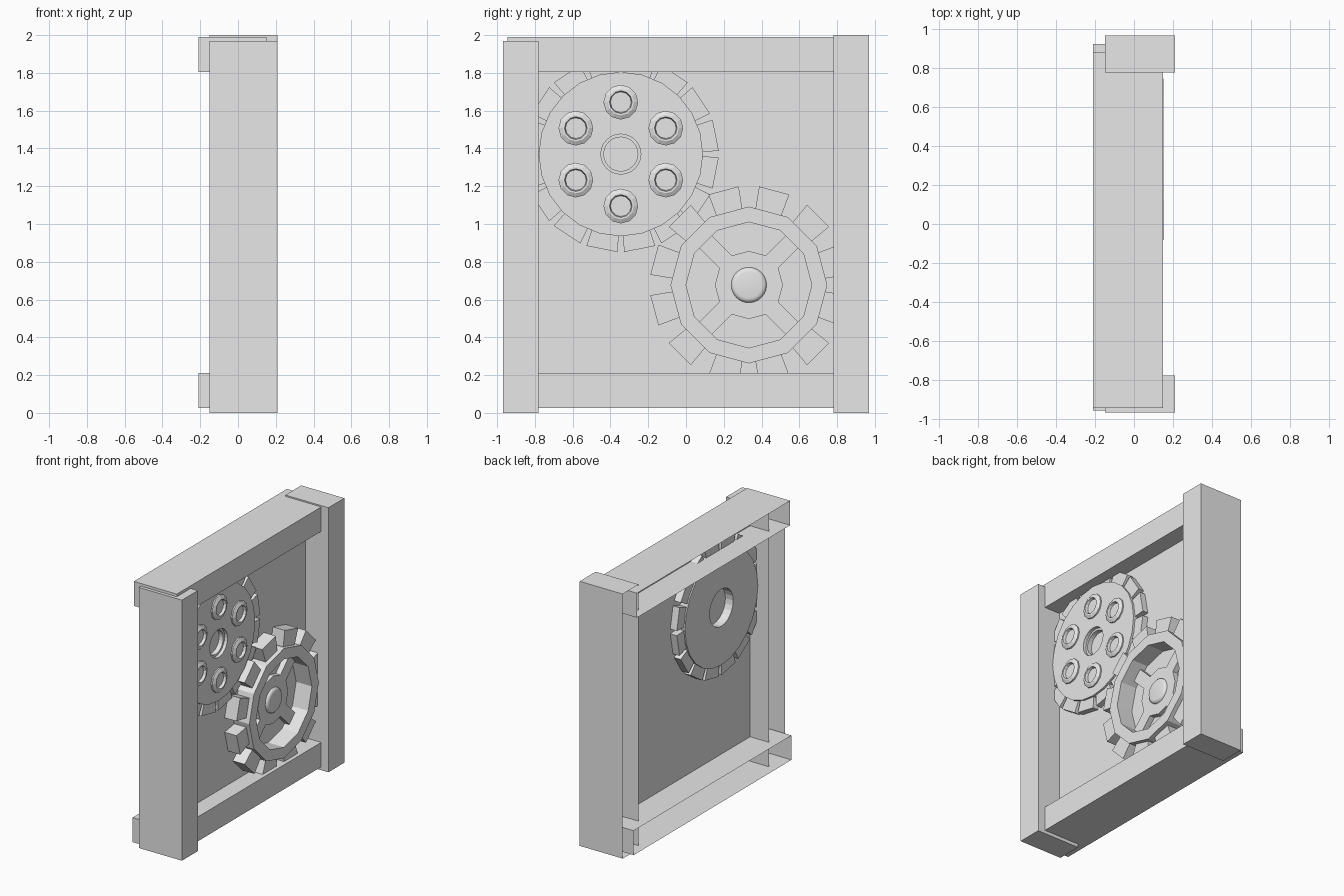
import bpy, bmesh, math
from mathutils import Matrix, Vector

if "Cube" in bpy.data.objects:
    bpy.data.objects.remove(bpy.data.objects["Cube"])

grey = bpy.data.materials.new("light_grey")
grey.use_nodes = True
grey.diffuse_color = (0.8, 0.8, 0.8, 1)
grey.node_tree.nodes["Principled BSDF"].inputs["Base Color"].default_value = (0.8, 0.8, 0.8, 1)


def finish(name, bm, smooth=False):
    bmesh.ops.recalc_face_normals(bm, faces=bm.faces)
    mesh = bpy.data.meshes.new(name)
    bm.to_mesh(mesh)
    bm.free()
    mesh.materials.append(grey)
    obj = bpy.data.objects.new(name, mesh)
    bpy.context.collection.objects.link(obj)
    if smooth:
        bpy.ops.object.select_all(action='DESELECT')
        obj.select_set(True)
        bpy.context.view_layer.objects.active = obj
        bpy.ops.object.shade_smooth_by_angle(angle=math.radians(35))
    return obj


def add_box(bm, lo, hi, matrix=Matrix()):
    lo, hi = Vector(lo), Vector(hi)
    place = Matrix.Translation((lo + hi) / 2) @ Matrix.Diagonal((*(hi - lo), 1))
    return bmesh.ops.create_cube(bm, size=1, matrix=matrix @ place)["verts"]


def add_lathe(bm, profile, y, z, sides, closed=True):
    """Spin (x, radius) points round an axis along x; radius 0 closes the end."""
    rings = []
    for x, r in profile:
        if r == 0:
            rings.append([bm.verts.new((x, y, z))] * sides)
        else:
            rings.append([bm.verts.new((x, y + r * math.cos(t), z + r * math.sin(t)))
                          for t in (math.tau * i / sides for i in range(sides))])
    pairs = list(zip(rings, rings[1:]))
    if closed:
        pairs.append((rings[-1], rings[0]))
    for a, b in pairs:
        for i in range(sides):
            j = (i + 1) % sides
            corners = dict.fromkeys((a[i], a[j], b[j], b[i]))
            bm.faces.new(list(corners))


def channel(name, lo, hi):
    """Beam that is hollow and open towards -x."""
    bm = bmesh.new()
    add_box(bm, lo, hi)
    bm.normal_update()
    back = [f for f in bm.faces if f.normal.x < -0.9]
    bmesh.ops.delete(bm, geom=back, context='FACES_ONLY')
    return finish(name, bm)


def teeth(name, y, z, count, x0, x1, inner, outer, base, tip):
    """Ring of blocks, narrower at the base than at the tip."""
    bm = bmesh.new()
    for i in range(count):
        turn = Matrix.Rotation(math.tau * (i + 0.5) / count, 4, 'X')
        verts = add_box(bm, (x0, inner, -0.5), (x1, outer, 0.5))
        for v in verts:
            v.co.z *= tip if v.co.y > (inner + outer) / 2 else base
            v.co = Matrix.Translation((0, y, z)) @ turn @ v.co
    return finish(name, bm)


# Frame of open channels
channel("front_post", (-0.15, -0.97, 0), (0.21, -0.78, 1.97))
channel("back_post", (-0.15, 0.78, 0), (0.21, 0.97, 2))
channel("top_beam", (-0.21, -0.945, 1.805), (0.15, 0.885, 1.99))
channel("bottom_beam", (-0.21, -0.96, 0.025), (0.15, 0.925, 0.21))

# Thin wall inside the frame
bm = bmesh.new()
add_box(bm, (0.01, -0.9, 0.08), (0.02, 0.87, 1.93))
finish("panel", bm)

# Large upper gear with a stepped centre hole
GY, GZ = -0.345, 1.37
bm = bmesh.new()
add_lathe(bm, [(0.015, 0.09), (0.055, 0.09), (0.055, 0.106), (0.08, 0.106),
               (0.08, 0.435), (-0.055, 0.435), (-0.055, 0.14), (0.01, 0.14)], GY, GZ, 24)
finish("upper_gear_disc", bm)
teeth("upper_gear_teeth", GY, GZ, 16, -0.045, 0.065, 0.4, 0.512, 0.14, 0.168)

# Six raised rings on the upper gear
bm = bmesh.new()
for i in range(6):
    a = math.radians(30 + 60 * i)
    add_lathe(bm, [(0.07, 0.092), (0.09, 0.092), (0.102, 0.07), (0.102, 0.06),
                   (0.082, 0.055), (0.082, 0)],
              GY + 0.275 * math.cos(a), GZ + 0.275 * math.sin(a), 12, closed=False)
finish("upper_gear_rings", bm)

# Small lower gear: rim, teeth, hub, crossed spokes and cap
SY, SZ = 0.333, 0.677
bm = bmesh.new()
add_lathe(bm, [(0.015, 0.333), (0.152, 0.333), (0.152, 0.415), (0.015, 0.415)], SY, SZ, 12)
finish("lower_gear_rim", bm)
teeth("lower_gear_teeth", SY, SZ, 12, 0.015, 0.12, 0.39, 0.518, 0.14, 0.165)

bm = bmesh.new()
add_lathe(bm, [(0.015, 0.18), (0.06, 0.18), (0.06, 0)], SY, SZ, 12, closed=False)
finish("lower_gear_hub", bm)

bm = bmesh.new()
for angle in (45, 135):
    m = Matrix.Translation((0, SY, SZ)) @ Matrix.Rotation(math.radians(angle), 4, 'X')
    add_box(bm, (0.015, -0.335, -0.047), (0.06, 0.335, 0.047), m)
finish("lower_gear_spokes", bm)

bm = bmesh.new()
add_lathe(bm, [(0.055, 0.095), (0.068, 0.092), (0.077, 0.083), (0.08, 0.07), (0.08, 0)],
          SY, SZ, 24, closed=False)
finish("lower_gear_cap", bm, smooth=True)
